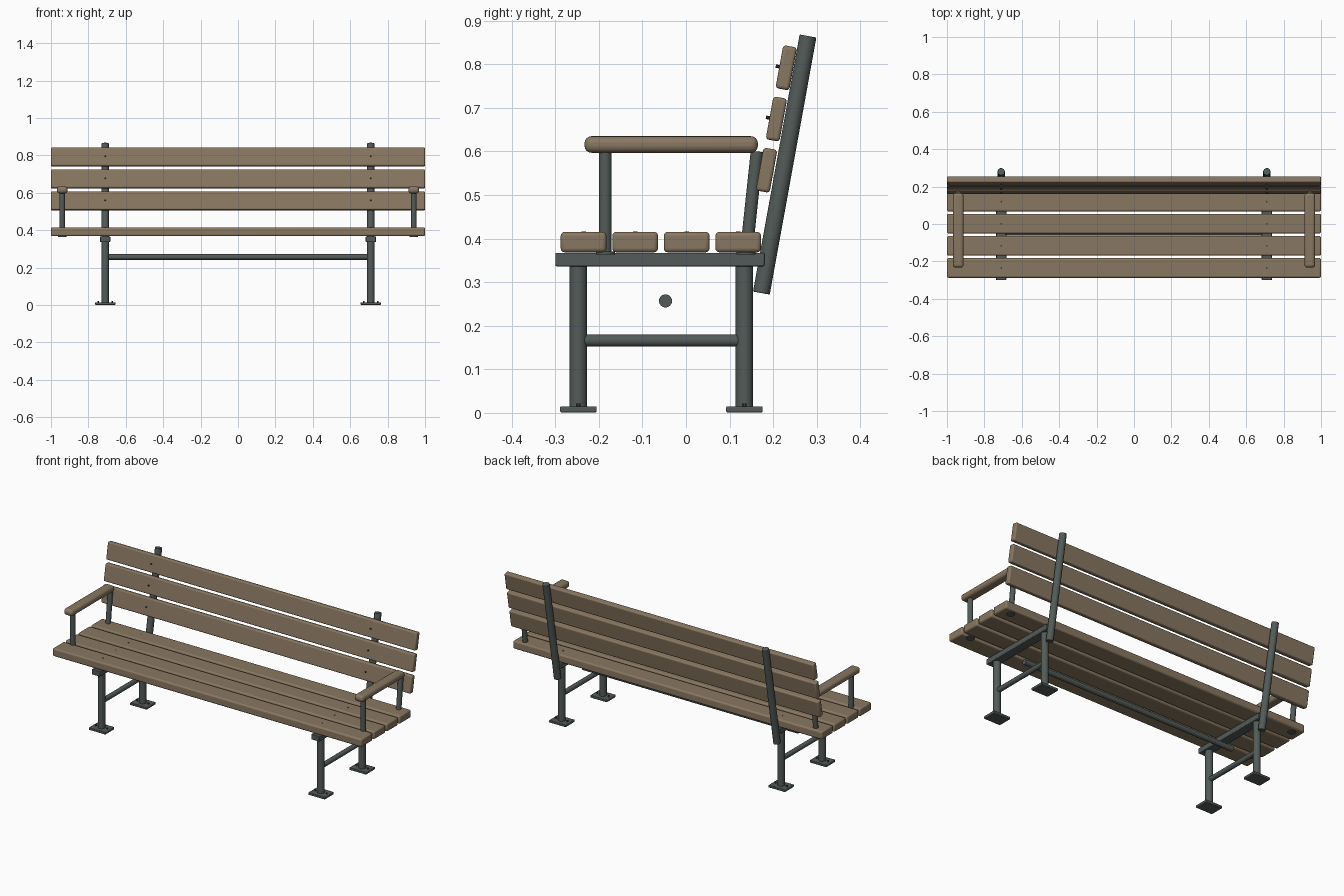
import bpy
from math import radians
from mathutils import Vector

if "Cube" in bpy.data.objects:
    bpy.data.objects.remove(bpy.data.objects["Cube"])


def material(name, colour):
    m = bpy.data.materials.new(name)
    m.use_nodes = True
    m.diffuse_color = (*colour, 1)
    m.node_tree.nodes["Principled BSDF"].inputs["Base Color"].default_value = (*colour, 1)
    return m


wood = material("brown wood", (0.25, 0.185, 0.12))
steel = material("grey green steel", (0.085, 0.105, 0.1))
bolt_metal = material("dark bolt", (0.06, 0.05, 0.04))


def finish(name, mat, bevel=0, segments=3):
    ob = bpy.context.object
    ob.name = name
    ob.data.materials.append(mat)
    if bevel:
        mod = ob.modifiers.new("rounded edges", "BEVEL")
        mod.width = bevel
        mod.segments = segments
        mod.limit_method = "ANGLE"
    bpy.ops.object.shade_smooth_by_angle(angle=radians(35))
    return ob


def box(name, centre, size, mat, bevel=0, segments=3, tilt=0):
    bpy.ops.mesh.primitive_cube_add(size=1, location=centre)
    bpy.context.object.scale = size
    bpy.ops.object.transform_apply(location=False, rotation=False, scale=True)
    bpy.context.object.rotation_euler.x = tilt
    return finish(name, mat, bevel, segments)


def rod(name, start, end, radius, mat, bevel=0, sides=24):
    a, b = Vector(start), Vector(end)
    bpy.ops.mesh.primitive_cylinder_add(vertices=sides, radius=radius,
                                        depth=(b - a).length, location=(a + b) / 2)
    bpy.context.object.rotation_euler = (b - a).to_track_quat("Z", "Y").to_euler()
    return finish(name, mat, bevel, 2)


LEAN = radians(10.3)
FRAME_X = 0.71
ARM_X = 0.94
seat_rows = [-0.235 + 0.1183 * i for i in range(4)]
back_rows = [(0.185 + 0.0225 * i, 0.557 + 0.1175 * i) for i in range(3)]

# Seat and back slats
for y in seat_rows:
    box("seat_slat", (0, y, 0.392), (2, 0.105, 0.047), wood, 0.009)
for y, z in back_rows:
    box("back_slat", (0, y, z), (2, 0.032, 0.1), wood, 0.007, tilt=-LEAN)

# Long stretcher between the two frames
rod("long_stretcher", (-0.695, -0.047, 0.257), (0.695, -0.047, 0.257), 0.015, steel)

for side, s in (("left", 1), ("right", -1)):
    x = s * FRAME_X
    # Legs with bolted feet
    for end, y in (("front", -0.247), ("back", 0.134)):
        rod(f"{side}_{end}_leg", (x, y, 0.01), (x, y, 0.34), 0.02, steel)
        box(f"{side}_{end}_foot", (x, y, 0.008), (0.108, 0.084, 0.014), steel, 0.003, 2)
        for dx in (-0.037, 0.037):
            rod(f"{side}_{end}_foot_bolt", (x + dx, y, 0.014), (x + dx, y, 0.022),
                0.005, bolt_metal, sides=6)
    # Seat rail, leg brace and leaning back post
    box(f"{side}_seat_rail", (x, -0.06, 0.352), (0.054, 0.48, 0.031), steel, 0.003, 2)
    rod(f"{side}_leg_brace", (x, -0.24, 0.166), (x, 0.125, 0.166), 0.014, steel)
    rod(f"{side}_back_post", (x, 0.173, 0.275), (x, 0.28, 0.865), 0.0195, steel, 0.002)
    # Slat screws
    for y in seat_rows:
        rod(f"{side}_seat_screw", (x, y, 0.41), (x, y, 0.4165), 0.005, bolt_metal, sides=10)
    for y, z in back_rows:
        rod(f"{side}_back_screw", (x, y - 0.024, z + 0.004), (x, y - 0.014, z + 0.002),
            0.004, bolt_metal, sides=10)
    # Armrest on two supports, fixed under the seat by discs
    ax = s * ARM_X
    box(f"{side}_armrest", (ax, -0.034, 0.616), (0.058, 0.398, 0.038), wood, 0.016, 4)
    rod(f"{side}_front_arm_support", (ax, -0.185, 0.365), (ax, -0.185, 0.605), 0.0145, steel)
    rod(f"{side}_back_arm_support", (ax, 0.138, 0.365), (ax, 0.163, 0.6), 0.0145, steel)
    for y in (-0.185, 0.138):
        rod(f"{side}_arm_disc", (ax, y, 0.364), (ax, y, 0.37), 0.022, steel)
